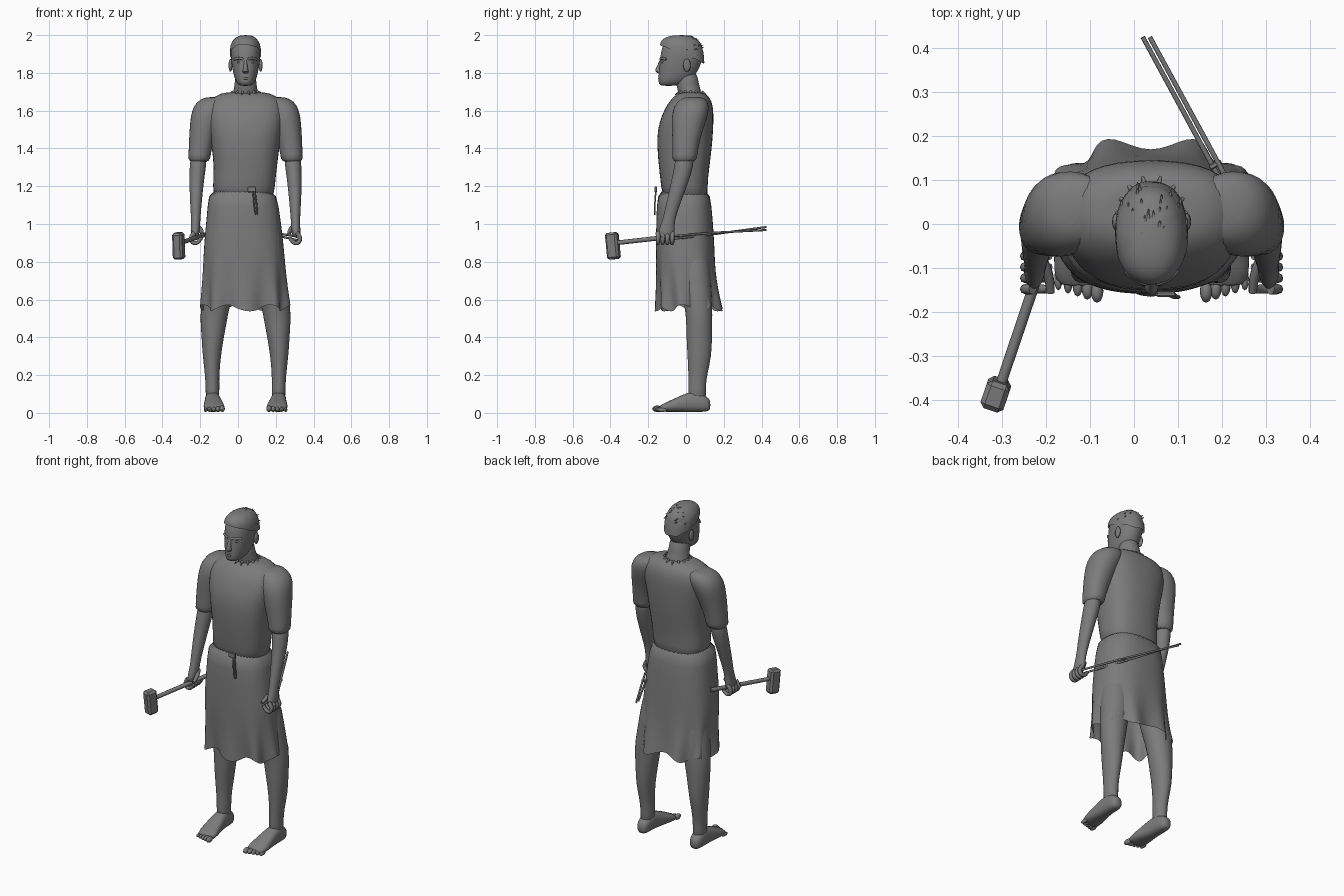
import bpy, bmesh, math, random
from mathutils import Vector

random.seed(4)
CENTRE = 0.04  # body axis; the tools shift the overall centre

default = bpy.data.objects.get("Cube")
if default:
    bpy.data.objects.remove(default, do_unlink=True)

clay = bpy.data.materials.new("plain_grey")
clay.use_nodes = True
clay.diffuse_color = (0.2, 0.2, 0.2, 1)
clay.node_tree.nodes["Principled BSDF"].inputs["Base Color"].default_value = (0.2, 0.2, 0.2, 1)


def finish(obj, angle=60):
    """Give an object its material and smooth shading."""
    obj.data.materials.clear()
    obj.data.materials.append(clay)
    bpy.ops.object.select_all(action='DESELECT')
    obj.select_set(True)
    bpy.context.view_layer.objects.active = obj
    bpy.ops.object.shade_smooth_by_angle(angle=math.radians(angle))
    return obj


def link(name, bm):
    mesh = bpy.data.meshes.new(name)
    bmesh.ops.recalc_face_normals(bm, faces=bm.faces)
    bm.to_mesh(mesh)
    bm.free()
    obj = bpy.data.objects.new(name, mesh)
    bpy.context.collection.objects.link(obj)
    return obj


def loft(name, rings, sides=16, power=2.0, along='Z', caps=(True, True), warp=None, side=1):
    """Skin rings of (height, offset, other centre, half width, half depth)."""
    bm = bmesh.new()
    loops = []
    for index, (height, offset, other, wide, deep) in enumerate(rings):
        loop = []
        for step in range(sides):
            turn = math.tau * step / sides
            c, s = math.cos(turn), math.sin(turn)
            swell, drop = warp(turn, index / (len(rings) - 1)) if warp else (0, 0)
            x = CENTRE + side * (offset + math.copysign(abs(c) ** (2 / power), c) * (wide + swell))
            v = other + math.copysign(abs(s) ** (2 / power), s) * (deep + swell)
            co = (x, v, height + drop) if along == 'Z' else (x, height, v)
            loop.append(bm.verts.new(co))
        loops.append(loop)
    for low, high in zip(loops, loops[1:]):
        for k in range(sides):
            j = (k + 1) % sides
            bm.faces.new((low[k], low[j], high[j], high[k]))
    for wanted, loop in zip(caps, (loops[0], loops[-1])):
        if wanted:
            bm.faces.new(loop)
    obj = link(name, bm)
    obj.modifiers.new("rounding", 'SUBSURF').render_levels = 1
    return finish(obj)


def rod(name, points, radius, taper=1.0, smooth=True):
    """Round bar along a path, converted to a mesh."""
    curve = bpy.data.curves.new(name, 'CURVE')
    curve.dimensions = '3D'
    curve.bevel_depth = radius
    curve.bevel_resolution = 2
    curve.resolution_u = 4
    curve.use_fill_caps = True
    line = curve.splines.new('NURBS' if smooth else 'POLY')
    line.points.add(len(points) - 1)
    for k, (knot, place) in enumerate(zip(line.points, points)):
        knot.co = (*place, 1)
        knot.radius = 1 + (taper - 1) * k / (len(points) - 1)
    if smooth:
        line.use_endpoint_u = True
        line.order_u = 3
    obj = bpy.data.objects.new(name, curve)
    bpy.context.collection.objects.link(obj)
    bpy.ops.object.select_all(action='DESELECT')
    obj.select_set(True)
    bpy.context.view_layer.objects.active = obj
    bpy.ops.object.convert(target='MESH')
    return finish(bpy.context.object)


def ball(name, place, size):
    bm = bmesh.new()
    bmesh.ops.create_uvsphere(bm, u_segments=12, v_segments=8, radius=1)
    bmesh.ops.scale(bm, vec=size, verts=bm.verts)
    bmesh.ops.translate(bm, vec=place, verts=bm.verts)
    return finish(link(name, bm))


def block(name, place, size, turn=(0, 0, 0), bevel=0.0):
    bm = bmesh.new()
    bmesh.ops.create_cube(bm, size=1)
    bmesh.ops.scale(bm, vec=size, verts=bm.verts)
    if bevel:
        bmesh.ops.bevel(bm, geom=bm.edges[:], offset=bevel, segments=1, affect='EDGES')
    obj = link(name, bm)
    obj.location, obj.rotation_euler = place, turn
    return finish(obj, 25)


# Shirt body
loft("torso", [(1.1, -.01, 0, .16, .12), (1.2, -.01, -.01, .166, .123), (1.3, 0, -.01, .168, .135),
               (1.4, 0, -.008, .18, .146), (1.5, 0, -.004, .195, .15), (1.58, 0, .01, .21, .138),
               (1.64, 0, .022, .205, .12), (1.68, 0, .03, .16, .09), (1.7, 0, .03, .11, .06)], 20, 2.5)
loft("neck", [(1.62, 0, .035, .085, .07), (1.69, 0, .025, .068, .062), (1.74, 0, .005, .058, .062),
              (1.82, 0, 0, .055, .06)])

# Collar frill
for k in range(14):
    turn = math.tau * k / 14
    x, y = math.cos(turn), math.sin(turn)
    rod("collar_tuft", [(CENTRE + .066 * x, .025 + .062 * y, 1.7),
                        (CENTRE + .092 * x, .025 + .085 * y, 1.685)], .008, .3, False)


# Skirt with folds that deepen toward a ragged hem
def folds(turn, down):
    depth = max(0, down - .5) * 2
    drop = .02 * depth * math.cos(7 * turn + 1) if down == 1 else 0
    return .02 * depth * math.cos(9 * turn + math.pi / 2), drop


skirt = loft("skirt", [(1.2, -.02, -.012, .176, .135), (1.1, -.012, -.01, .187, .145), (.95, -.01, -.006, .205, .153),
                       (.82, -.008, -.003, .216, .156), (.7, -.005, .005, .221, .158), (.62, -.003, .012, .225, .163),
                       (.555, -.002, .018, .227, .168)], 48, 2.5, caps=(True, False), warp=folds)

# Belt buckle and hanging strap end
block("belt_buckle", (.073, -.16, 1.183), (.045, .012, .03), bevel=.003)
rod("belt_strap", [(.08, -.16, 1.17), (.085, -.166, 1.1), (.093, -.166, 1.05), (.103, -.166, 1.05),
                   (.1, -.166, 1.1), (.09, -.16, 1.17)], .004)

# Head
loft("head", [(1.73, 0, -.095, .03, .045), (1.75, 0, -.065, .052, .083), (1.8, 0, -.043, .067, .103),
              (1.86, 0, -.026, .077, .113), (1.91, 0, -.021, .08, .114), (1.95, 0, -.018, .075, .104),
              (1.98, 0, -.015, .057, .078), (1.996, 0, -.012, .028, .04)], 20, 2.2)
loft("nose", [(1.795, 0, -.135, .012, .012), (1.806, 0, -.143, .019, .022), (1.82, 0, -.143, .013, .021),
              (1.85, 0, -.132, .009, .016), (1.875, 0, -.127, .01, .01)], 10)
for name, height, half in (("upper_lip", 1.781, .023), ("lower_lip", 1.772, .02)):
    rod(name, [(CENTRE - half, -.132, height - .003), (CENTRE, -.152, height), (CENTRE + half, -.132, height - .003)], .006)


# Short cropped hair, lower at the nape
def hairline(turn, up):
    return random.uniform(-.001, .002), (1 - up) * (-.05 * math.sin(turn) + random.uniform(-.006, .006))


loft("hair", [(1.9, 0, -.02, .083, .118), (1.93, 0, -.019, .082, .115), (1.955, 0, -.016, .075, .105),
              (1.983, 0, -.014, .058, .079), (2.0, 0, -.012, .028, .04)], 28, 2.2, caps=(False, True), warp=hairline)
for k in range(45):
    turn, rise = random.uniform(0, math.tau), random.uniform(.25, 1.35)
    out = Vector((math.cos(turn) * math.cos(rise) * .082, math.sin(turn) * math.cos(rise) * .113, math.sin(rise) * .1))
    root = Vector((CENTRE, -.016, 1.897)) + out
    rod("hair_tuft", [root, root + out * .04 + Vector((0, .012, 0))], .004, .3, False)

for side, word in ((1, "left"), (-1, "right")):
    def at(offset, y, z):
        return (CENTRE + side * offset, y, z)

    # Face details
    ball(word + "_ear", at(.08, .005, 1.84), (.01, .02, .034))
    ball(word + "_eye", at(.032, -.122, 1.857), (.014, .009, .007))
    rod(word + "_brow", [at(.012, -.134, 1.873), at(.035, -.131, 1.88), at(.058, -.105, 1.872)], .007)

    # Sleeve, forearm and hand
    loft(word + "_sleeve", [(1.675, .15, .04, .06, .05), (1.65, .175, .035, .085, .085), (1.6, .195, .025, .093, .1),
                            (1.53, .215, .012, .081, .09), (1.44, .235, 0, .066, .073), (1.36, .244, -.006, .059, .066),
                            (1.325, .246, -.01, .059, .066)], 16, 2.2, side=side)
    loft(word + "_forearm", [(1.4, .244, 0, .045, .05), (1.3, .253, -.012, .045, .052), (1.22, .26, -.033, .039, .047),
                             (1.1, .263, -.07, .031, .038), (1.02, .264, -.092, .024, .032),
                             (.96, .266, -.105, .026, .045), (.925, .27, -.108, .02, .046)], 14, side=side)
    for k in range(4):
        y = -.148 + .025 * k
        rod(word + "_finger", [at(.27, y, .955), at(.293, y, .93), at(.28, y, .897), at(.25, y, .9),
                               at(.233, y, .928)], .0125, .75)
    rod(word + "_thumb", [at(.255, -.075, .985), at(.23, -.11, .968), at(.23, -.155, .945)], .014, .7)

    # Leg and bare foot
    loft(word + "_leg", [(.9, .115, .03, .085, .09), (.7, .135, .05, .086, .085), (.55, .163, .068, .077, .074),
                         (.48, .169, .07, .071, .07), (.4, .174, .07, .06, .069), (.3, .179, .072, .049, .065),
                         (.2, .177, .062, .038, .05), (.13, .175, .058, .037, .046), (.05, .175, .06, .037, .05)],
         16, side=side)
    loft(word + "_foot", [(.13, .176, .042, .02, .025), (.11, .176, .046, .036, .042), (.06, .176, .061, .041, .056),
                          (.01, .174, .057, .042, .053), (-.05, .17, .043, .052, .038),
                          (-.11, .166, .03, .058, .025), (-.145, .163, .022, .05, .014)],
         16, 2.5, along='Y', side=side)
    for k in range(5):
        reach, size = -.165 + .007 * k, .017 - .0015 * k
        ball(word + "_toe", at(.124 + .022 * k, reach + .012, size + .005), (size * .85, .026, size))

# Hammer in the right hand
rod("hammer_handle", [(-.305, -.37, .9), (-.175, .015, .943)], .012, 1.05, False)
block("hammer_head", (-.314, -.387, .884), (.055, .066, .142), (.1, 0, -.33), .011)

# Pair of tong bars in the left hand
for index, shift in enumerate((-.008, .008)):
    rod("tong_bar", [(.326 + shift, -.13, .922 + shift), (.18 + shift, .145, .95 + shift / 2),
                     (.028 + shift, .425, .976 - shift)], .006, .9, False)
block("tong_rivet", (.185, .135, .95), (.03, .012, .012), (0, 0, .5), .002)
